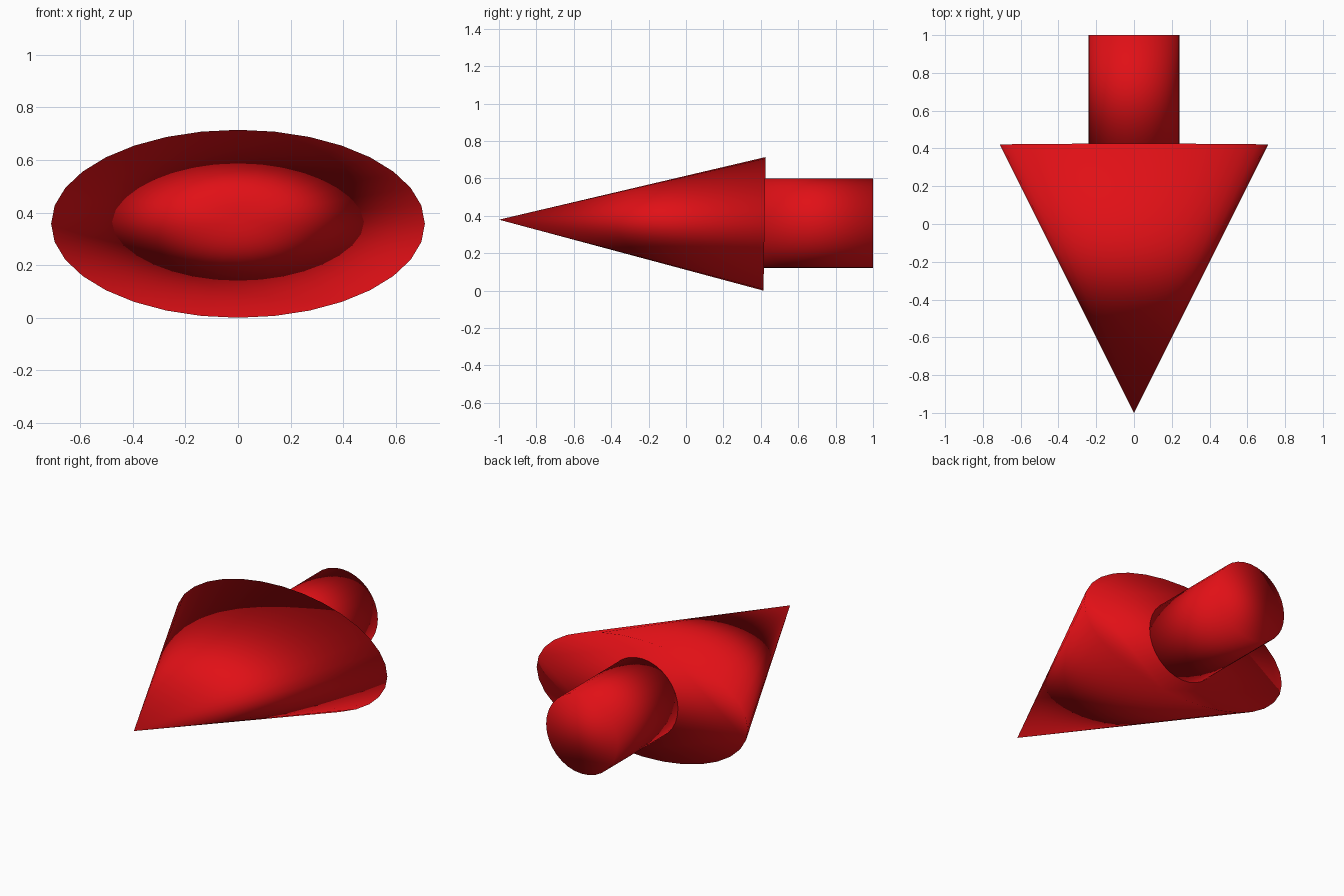
import bpy
from math import radians
from mathutils import Matrix

if "Cube" in bpy.data.objects:
    bpy.data.objects.remove(bpy.data.objects["Cube"])

red = bpy.data.materials.new("red")
red.diffuse_color = (0.75, 0.005, 0.008, 1)
red.use_nodes = True
red.node_tree.nodes["Principled BSDF"].inputs["Base Color"].default_value = red.diffuse_color


def finish(name, transform):
    """Name the new primitive, bake its placement, smooth and colour it."""
    ob = bpy.context.object
    ob.name = name
    ob.data.transform(transform)
    ob.data.materials.append(red)
    bpy.ops.object.shade_smooth()


# Arrow head: flattened cone pointing to the front, pitched up very slightly
bpy.ops.mesh.primitive_cone_add(vertices=32, radius1=0.71, radius2=0, depth=1.42)
finish("arrow_head",
       Matrix.Translation((0, -0.29, 0.3685))
       @ Matrix.Rotation(radians(89.1), 4, 'X')
       @ Matrix.Diagonal((1, 0.357 / 0.71, 1, 1)))

# Arrow shaft: round bar running back from the head's base
bpy.ops.mesh.primitive_cylinder_add(vertices=32, radius=0.24, depth=0.6)
finish("arrow_shaft",
       Matrix.Translation((0, 0.7, 0.36)) @ Matrix.Rotation(radians(90), 4, 'X'))
